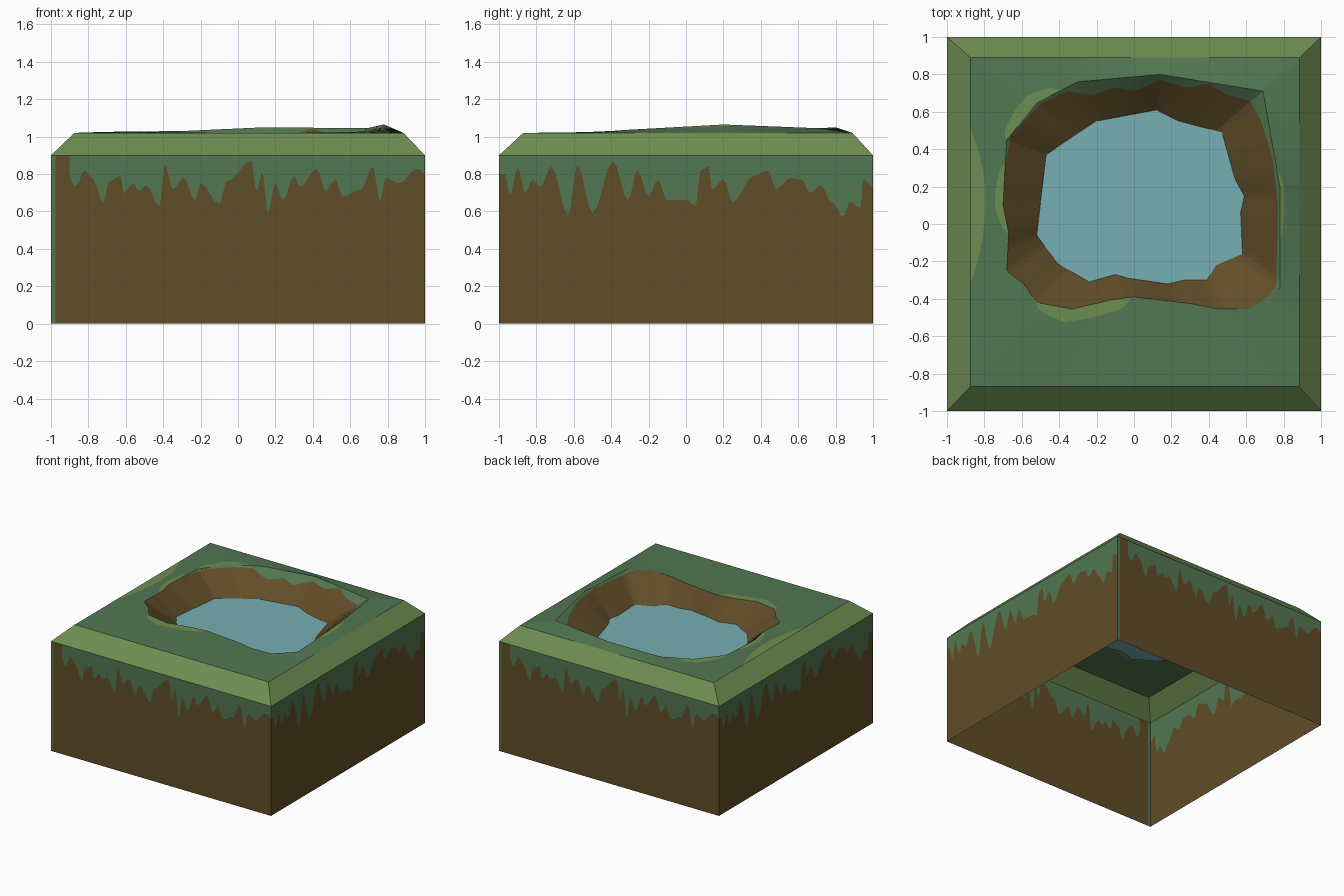
import bpy, bmesh, math
from mathutils import Vector

if "Cube" in bpy.data.objects:
    bpy.data.objects.remove(bpy.data.objects["Cube"])


def material(name, rgb):
    m = bpy.data.materials.new(name)
    lin = [((c / 255 + 0.055) / 1.055) ** 2.4 for c in rgb]
    m.diffuse_color = (*lin, 1)
    m.use_nodes = True
    m.node_tree.nodes["Principled BSDF"].inputs["Base Color"].default_value = m.diffuse_color
    return m


MATS = [material("grass green", (82, 119, 82)),
        material("light grass", (110, 141, 81)),
        material("earth brown", (97, 77, 40)),
        material("water blue", (118, 175, 181))]
GRASS, LIGHT, EARTH, WATER = range(4)


def build(name, faces, smooth=False):
    """Make an object from (points, material) pairs, welding shared points."""
    bm = bmesh.new()
    for pts, mat in faces:
        f = bm.faces.new([bm.verts.new(p) for p in pts])
        f.material_index = mat
    bmesh.ops.remove_doubles(bm, verts=bm.verts, dist=1e-4)
    me = bpy.data.meshes.new(name)
    bm.to_mesh(me)
    bm.free()
    for m in MATS:
        me.materials.append(m)
    ob = bpy.data.objects.new(name, me)
    bpy.context.collection.objects.link(ob)
    if smooth:
        bpy.ops.object.select_all(action='DESELECT')
        ob.select_set(True)
        bpy.context.view_layer.objects.active = ob
        bpy.ops.object.shade_smooth_by_angle(angle=math.radians(30))
    return ob


# Side walls: earth below, grass drips above (turning points of each drip line)
FRONT = [(-.975, .9), (-.9, .9), (-.9, .78), (-.87, .73), (-.82, .82), (-.78, .78), (-.72, .65),
         (-.69, .76), (-.63, .79), (-.61, .70), (-.56, .75), (-.53, .71), (-.49, .74),
         (-.42, .63), (-.39, .85), (-.35, .72), (-.29, .78), (-.23, .66), (-.2, .75),
         (-.1, .64), (-.06, .76), (.07, .87), (.1, .71), (.13, .81), (.16, .59),
         (.2, .75), (.24, .66), (.3, .79), (.33, .73), (.42, .83), (.47, .71),
         (.52, .77), (.56, .68), (.66, .72), (.72, .84), (.76, .66), (.79, .78),
         (.86, .75), (.96, .83), (1, .8)]
SIDE = [(-1, .8), (-.97, .8), (-.94, .69), (-.9, .83), (-.86, .70), (-.82, .77), (-.78, .73),
        (-.72, .84), (-.63, .58), (-.58, .85), (-.5, .59), (-.39, .87), (-.31, .66),
        (-.26, .82), (-.2, .68), (-.15, .77), (-.1, .66), (0, .66), (.05, .63),
        (.08, .82), (.12, .84), (.14, .72), (.2, .77), (.25, .65), (.36, .79),
        (.44, .82), (.48, .72), (.56, .78), (.62, .77), (.66, .70), (.72, .74),
        (.78, .65), (.84, .57), (.88, .65), (.93, .62), (.95, .77), (1, .73)]


def wall(name, line, turns):
    c, s = [(1, 0), (0, 1), (-1, 0), (0, -1)][turns]
    pt = lambda x, z: (c * x + s, s * x - c, z)
    curve = []
    for (x0, z0), (x1, z1) in zip(line, line[1:]):
        for i in range(4):
            t = i / 4
            curve.append((x0 + (x1 - x0) * t, z0 + (z1 - z0) * (1 - math.cos(math.pi * t)) / 2))
    curve.append(line[-1])
    faces = []
    if line[0][0] > -1:   # grass strip down the corner
        e = line[0][0]
        faces.append(([pt(-1, 0), pt(e, 0), pt(e, .9), pt(-1, .9)], GRASS))
    for (a, za), (b, zb) in zip(curve, curve[1:]):
        if b - a < 1e-4:
            continue
        faces.append(([pt(a, 0), pt(b, 0), pt(b, zb), pt(a, za)], EARTH))
        if min(za, zb) < .899:
            faces.append(([pt(a, za), pt(b, zb), pt(b, .9), pt(a, .9)], GRASS))
    build(name, faces)


for turns, name in enumerate(["front_wall", "right_wall", "back_wall", "left_wall"]):
    wall(name, SIDE if turns % 2 else FRONT, turns)

# Bevelled grass edge
TOP = [(-.875, -.87, 1.02), (.885, -.87, 1.02), (.885, .89, 1.02), (-.875, .89, 1.02)]
BASE = [(-1, -1, .9), (1, -1, .9), (1, 1, .9), (-1, 1, .9)]
build("grass_bevel", [([BASE[i], BASE[(i + 1) % 4], TOP[(i + 1) % 4], TOP[i]], LIGHT)
                      for i in range(4)])

# Outlines around the pond: rim, painted earth edge and water line
CX, CY, WZ = .05, .17, .87
RIM = [(-.3, .76, 1.03), (.14, .8, 1.05), (.69, .71, 1.045), (.78, .2, 1.065),
       (.78, -.34, 1.035), (.62, -.455, 1.025), (.45, -.455, 1.022), (.3, -.425, 1.02),
       (0, -.39, 1.02), (-.12, -.405, 1.02), (-.33, -.455, 1.024), (-.52, -.42, 1.025),
       (-.59, -.32, 1.026), (-.68, -.25, 1.026), (-.67, -.05, 1.026), (-.7, .1, 1.026),
       (-.69, .3, 1.026), (-.68, .45, 1.026), (-.52, .65, 1.028)]
EARTH_EDGE = [(-.69, .3, 0), (-.66, .47, 0), (-.5, .64, 0), (-.36, .71, 0), (-.22, .69, 0),
              (-.1, .73, 0), (0, .71, 0), (.14, .77, 0), (.28, .73, 0), (.4, .75, 0),
              (.5, .69, 0), (.62, .66, 0), (.68, .55, 0), (.74, .35, 0), (.77, .1, 0),
              (.76, -.33, 0), (.7, -.6, 0), (-.6, -.6, 0), (-.8, 0, 0)]
SHORE = [(-.47, .37, WZ), (-.2, .55, WZ), (.12, .61, WZ), (.24, .55, WZ), (.47, .49, WZ),
         (.54, .24, WZ), (.59, .15, WZ), (.57, .06, WZ), (.58, -.16, WZ), (.44, -.22, WZ),
         (.39, -.3, WZ), (.27, -.3, WZ), (.18, -.32, WZ), (-.03, -.29, WZ), (-.1, -.27, WZ),
         (-.24, -.31, WZ), (-.41, -.21, WZ), (-.52, -.06, WZ)]


def cast(poly, ang):
    """Distance and height where a ray from the pond centre meets an outline."""
    dx, dy = math.cos(ang), math.sin(ang)
    best = None
    for a, b in zip(poly, poly[1:] + poly[:1]):
        ax, ay, ex, ey = a[0] - CX, a[1] - CY, b[0] - a[0], b[1] - a[1]
        den = dx * ey - dy * ex
        if abs(den) < 1e-9:
            continue
        r, t = (ax * ey - ay * ex) / den, (ax * dy - ay * dx) / den
        if r > 0 and -1e-6 <= t <= 1 + 1e-6:
            best = (r, a[2] + (b[2] - a[2]) * t)
    return best


def bump(ang, centre, half):
    d = abs((math.degrees(ang) - centre + 180) % 360 - 180) / half
    return math.sqrt(1 - d * d) if d < 1 else 0


# Pale grass patches next to the rim: angle, half width, thickness
PATCHES = [(144, 15, .065), (183, 14, .045), (245, 19, .085), (355, 14, .025)]
angles = {round(math.atan2(p[1] - CY, p[0] - CX) % math.tau, 6)
          for poly in (TOP, RIM, EARTH_EDGE, SHORE) for p in poly}
angles |= {round(math.radians(a), 6) for a in range(0, 360, 4)}
angles = sorted(angles)

columns = []
for a in angles:
    at = lambda r, z: Vector((CX + math.cos(a) * r, CY + math.sin(a) * r, z))
    (ro, zo), (rr, zr), (rw, zw) = cast(TOP, a), cast(RIM, a), cast(SHORE, a)
    outer, rim, shore = at(ro, zo), at(rr, zr), at(rw, zw)
    shoulder = outer.lerp(rim, .08 * bump(a, 184, 22) / (ro - rr))
    lip = rim.lerp(outer, max(w * bump(a, c, h) for c, h, w in PATCHES) / (ro - rr))
    edge = rim.lerp(shore, max(0, rr - cast(EARTH_EDGE, a)[0]) / (rr - rw))
    columns.append((outer, shoulder, lip, rim, edge, shore))


def band(rings):
    faces = []
    for p, q in zip(columns, columns[1:] + columns[:1]):
        for i, mat in rings:
            pts = []
            for v in (p[i], q[i], q[i + 1], p[i + 1]):
                if all((v - u).length > 1e-4 for u in pts):
                    pts.append(v)
            if len(pts) > 2:
                faces.append((pts, mat))
    return faces


build("grass_top", band([(0, LIGHT), (1, GRASS), (2, LIGHT)]))
build("pond_bank", band([(3, GRASS), (4, EARTH)]), smooth=True)
build("water", [(SHORE[::-1], WATER)])
